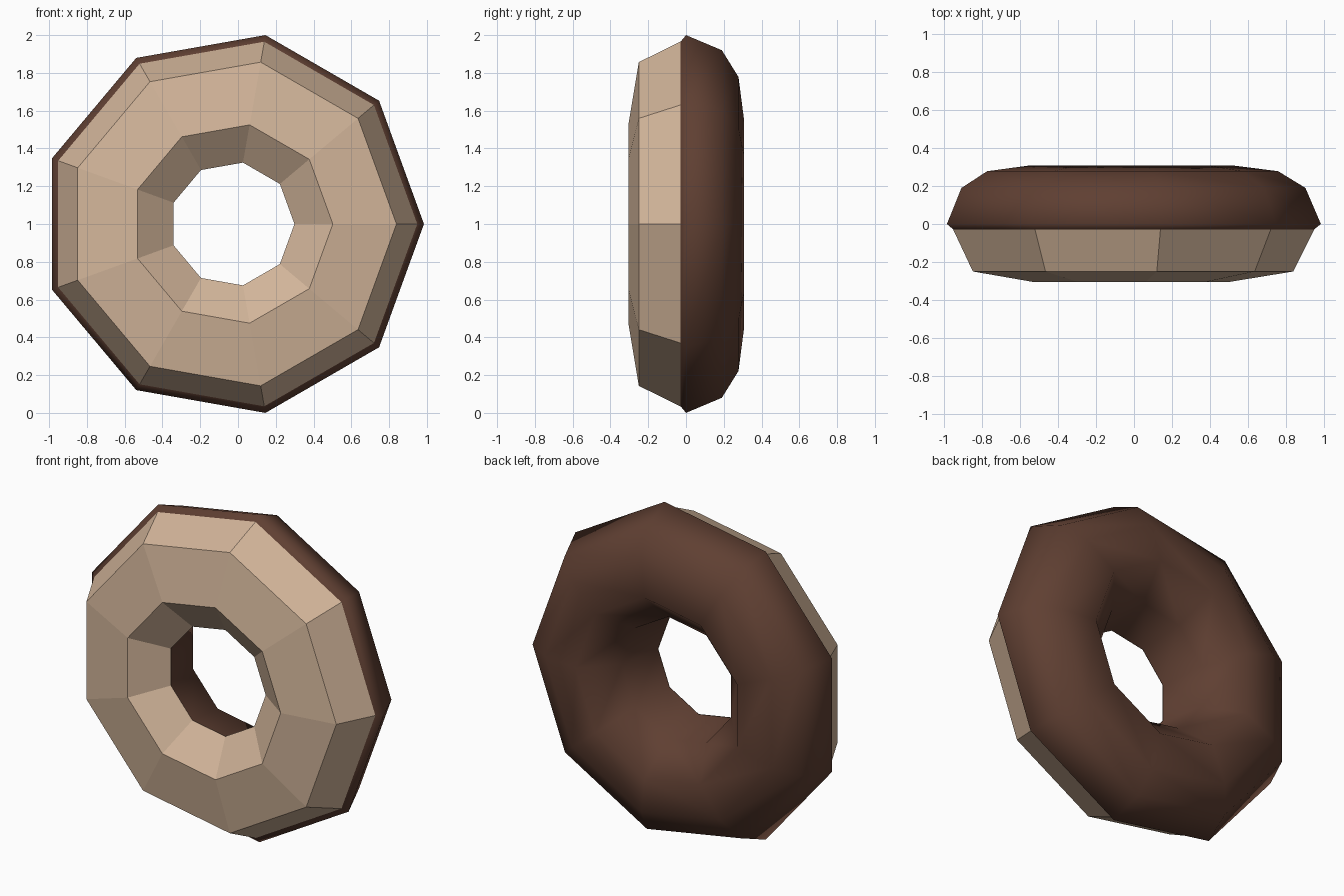
import bpy, bmesh, math

if "Cube" in bpy.data.objects:
    bpy.data.objects.remove(bpy.data.objects["Cube"])

SIDES = 9
CX = -0.031   # ring centre, so that the nine-sided outline is centred on x = 0
CZ = 1.0


def material(name, rgb):
    m = bpy.data.materials.new(name)
    m.diffuse_color = (*rgb, 1.0)
    m.use_nodes = True
    m.node_tree.nodes["Principled BSDF"].inputs["Base Color"].default_value = m.diffuse_color
    return m


def revolve(name, profile, mat, smooth):
    """Sweep a (radius, y) profile around the y direction in SIDES steps."""
    bm = bmesh.new()
    rings = []
    for r, y in profile:
        ring = []
        for k in range(SIDES):
            a = 2 * math.pi * k / SIDES
            ring.append(bm.verts.new((CX + r * math.cos(a), y, CZ + r * math.sin(a))))
        rings.append(ring)
    for a, b in zip(rings, rings[1:]):
        for k in range(SIDES):
            n = (k + 1) % SIDES
            f = bm.faces.new((a[k], b[k], b[n], a[n]))
            f.smooth = smooth
    mesh = bpy.data.meshes.new(name)
    bm.to_mesh(mesh)
    bm.free()
    mesh.materials.append(mat)
    obj = bpy.data.objects.new(name, mesh)
    bpy.context.collection.objects.link(obj)
    return obj


brown = material("brown dough", (0.115, 0.05, 0.032))
tan = material("tan icing", (0.65, 0.465, 0.325))

# Dough: from the outer rim, over the back, into the hole
revolve("dough", [(0.978, -0.03), (1.0154, 0.0), (0.934, 0.19), (0.79, 0.278),
                  (0.562, 0.307), (0.38, 0.12), (0.332, -0.16)], brown, True)

# Icing: flat-faced cap on the front, closing the ring
revolve("icing", [(0.33, -0.16), (0.533, -0.305), (0.87, -0.25), (0.98, -0.03)],
        tan, False)
